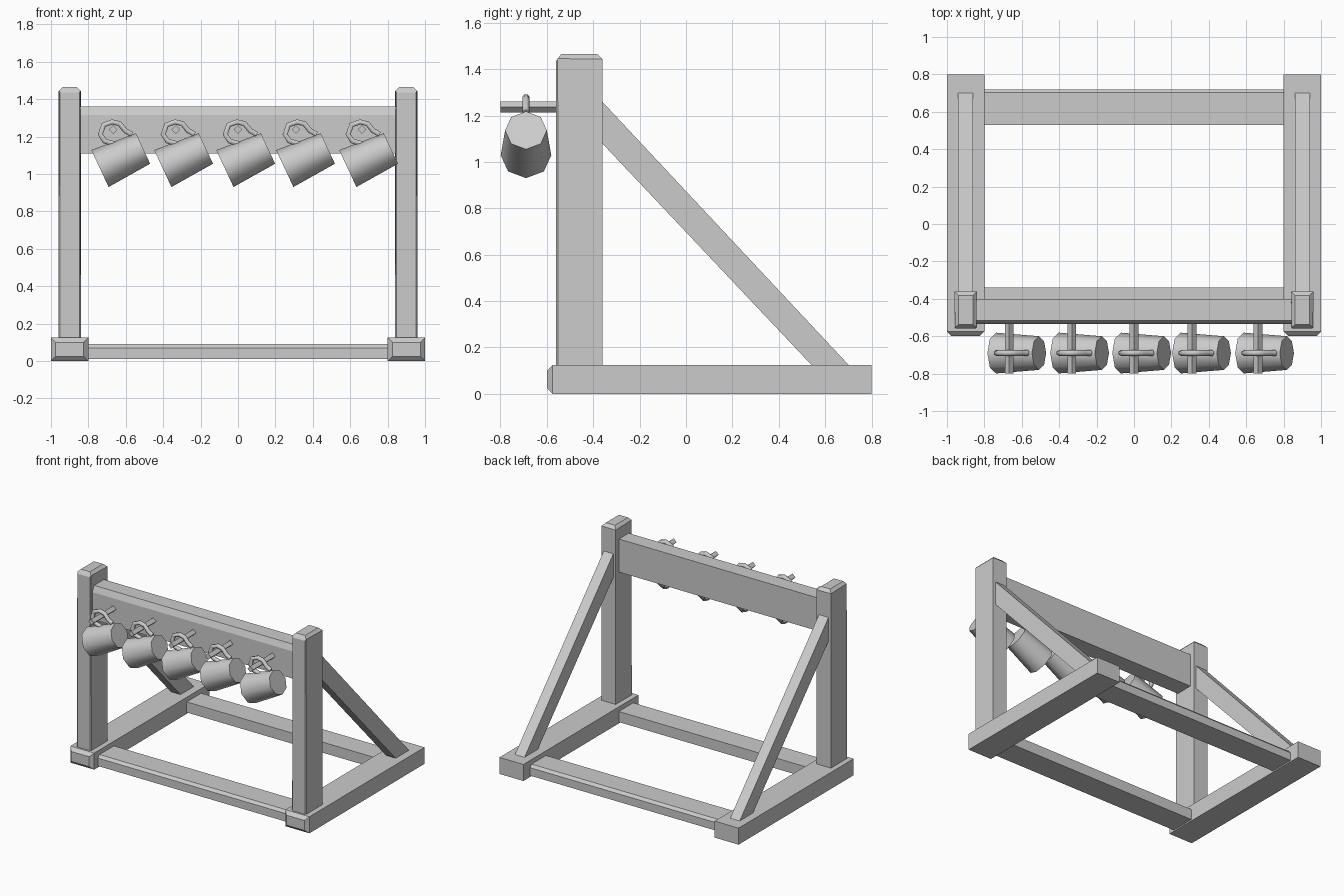
import bpy, bmesh, math
from mathutils import Matrix, Vector

if "Cube" in bpy.data.objects:
    bpy.data.objects.remove(bpy.data.objects["Cube"])

grey = bpy.data.materials.new("plain grey")
grey.use_nodes = True
colour = (0.6, 0.6, 0.6, 1)
grey.diffuse_color = colour
grey.node_tree.nodes["Principled BSDF"].inputs["Base Color"].default_value = colour


def finish(name, bm, smooth=False):
    bmesh.ops.recalc_face_normals(bm, faces=bm.faces)
    mesh = bpy.data.meshes.new(name)
    bm.to_mesh(mesh)
    bm.free()
    mesh.materials.append(grey)
    obj = bpy.data.objects.new(name, mesh)
    bpy.context.collection.objects.link(obj)
    if smooth:
        bpy.ops.object.select_all(action='DESELECT')
        obj.select_set(True)
        bpy.context.view_layer.objects.active = obj
        bpy.ops.object.shade_smooth_by_angle(angle=math.radians(50))
    return obj


def box(name, lo, hi, bevels=()):
    """Box whose edges lying in a given direction are chamfered by rule."""
    bm = bmesh.new()
    lo, hi = Vector(lo), Vector(hi)
    size = Matrix.Diagonal((*(hi - lo), 1))
    bmesh.ops.create_cube(bm, size=1, matrix=Matrix.Translation((lo + hi) / 2) @ size)
    for rule, width in bevels:
        edges = [e for e in bm.edges if all(rule(v.co) for v in e.verts)]
        bmesh.ops.bevel(bm, geom=edges, offset=width, segments=1,
                        affect='EDGES', clamp_overlap=True)
    return finish(name, bm)


def prism(name, outline, x0, x1):
    """Extrude a (y, z) outline along x."""
    bm = bmesh.new()
    face = bm.faces.new([bm.verts.new((x0, y, z)) for y, z in outline])
    new = bmesh.ops.extrude_face_region(bm, geom=[face])["geom"]
    bmesh.ops.translate(bm, vec=(x1 - x0, 0, 0),
                        verts=[v for v in new if isinstance(v, bmesh.types.BMVert)])
    return finish(name, bm)


def plank(name, inner, outer, z0, z1, drop, half):
    """Cross plank with the top edge on its outer side chamfered."""
    cut = outer + math.copysign(0.018, inner - outer)
    prism(name, [(inner, z0), (outer, z0), (outer, z1 - drop), (cut, z1), (inner, z1)],
          -half, half)


def lathe(name, rings, sides, matrix):
    bm = bmesh.new()
    loops = [[bm.verts.new((r * math.cos(math.tau * i / sides),
                            r * math.sin(math.tau * i / sides), h))
              for i in range(sides)] for h, r in rings]
    for a, b in zip(loops, loops[1:]):
        for i in range(sides):
            j = (i + 1) % sides
            bm.faces.new((a[i], a[j], b[j], b[i]))
    bm.faces.new(loops[0])
    bm.faces.new(loops[-1])
    bm.transform(matrix)
    return finish(name, bm, smooth=True)


def tube(name, points, radius):
    curve = bpy.data.curves.new(name, 'CURVE')
    curve.dimensions = '3D'
    curve.bevel_depth = radius
    curve.bevel_resolution = 1
    curve.use_fill_caps = True
    spline = curve.splines.new('POLY')
    spline.points.add(len(points) - 1)
    for p, co in zip(spline.points, points):
        p.co = (*co, 1)
    curve.materials.append(grey)
    obj = bpy.data.objects.new(name, curve)
    bpy.context.collection.objects.link(obj)
    bpy.ops.object.select_all(action='DESELECT')
    obj.select_set(True)
    bpy.context.view_layer.objects.active = obj
    bpy.ops.object.convert(target='MESH')


# Side frames: foot, post and diagonal brace
for side, s in (("left", 1), ("right", -1)):
    def span(a, b):
        return sorted((s * a, s * b))

    x0, x1 = span(0.80, 1.0)
    box(side + "_foot", (x0, -0.6, 0), (x1, 0.8, 0.125),
        [(lambda c: c.y < -0.59, 0.025)])
    x0, x1 = span(0.84, 0.96)
    box(side + "_post", (x0, -0.56, 0.11), (x1, -0.36, 1.465),
        [(lambda c: c.z > 1.46, 0.022),
         (lambda c: c.y < -0.559 and abs(abs(c.x) - 0.9) > 0.059, 0.008)])
    x0, x1 = span(0.86, 0.94)
    prism(side + "_brace",
          [(-0.38, 1.28), (-0.38, 1.10), (0.555, 0.11), (0.715, 0.11)], x0, x1)

# Cross planks
plank("hanging_board", -0.40, -0.535, 1.11, 1.36, 0.045, 0.85)
plank("front_rail", -0.34, -0.53, 0.01, 0.09, 0.02, 0.82)
plank("back_rail", 0.53, 0.72, 0.01, 0.09, 0.02, 0.82)

# Pegs with hanging mugs
MUG_Y = -0.69
handle_path = [(0.10, -0.02), (0.065, 0.0), (0.035, 0.037), (-0.005, 0.046),
               (-0.05, 0.03), (-0.068, -0.02), (-0.045, -0.056), (0.01, -0.072)]
tilt = Matrix.Rotation(math.radians(65), 4, 'Y')
pegs = [(-0.668, -0.668), (-0.332, -0.332), (0, 0), (0.31, 0.32), (0.663, 0.657)]
for n, (peg_x, mug_x) in enumerate(pegs, 1):
    lathe(f"peg_{n}", [(0, 0.023), (0.3, 0.023)], 4,
          Matrix.Translation((peg_x, -0.5, 1.237)) @ Matrix.Rotation(math.pi / 2, 4, 'X'))
    lathe(f"mug_{n}", [(0.235, 0.076), (0, 0.095), (0, 0.109), (0.254, 0.09)], 8,
          Matrix.Translation((mug_x - 0.07, MUG_Y, 1.029)) @ tilt)
    tube(f"mug_handle_{n}",
         [(mug_x + dx, MUG_Y, 1.232 + dz) for dx, dz in handle_path], 0.016)
